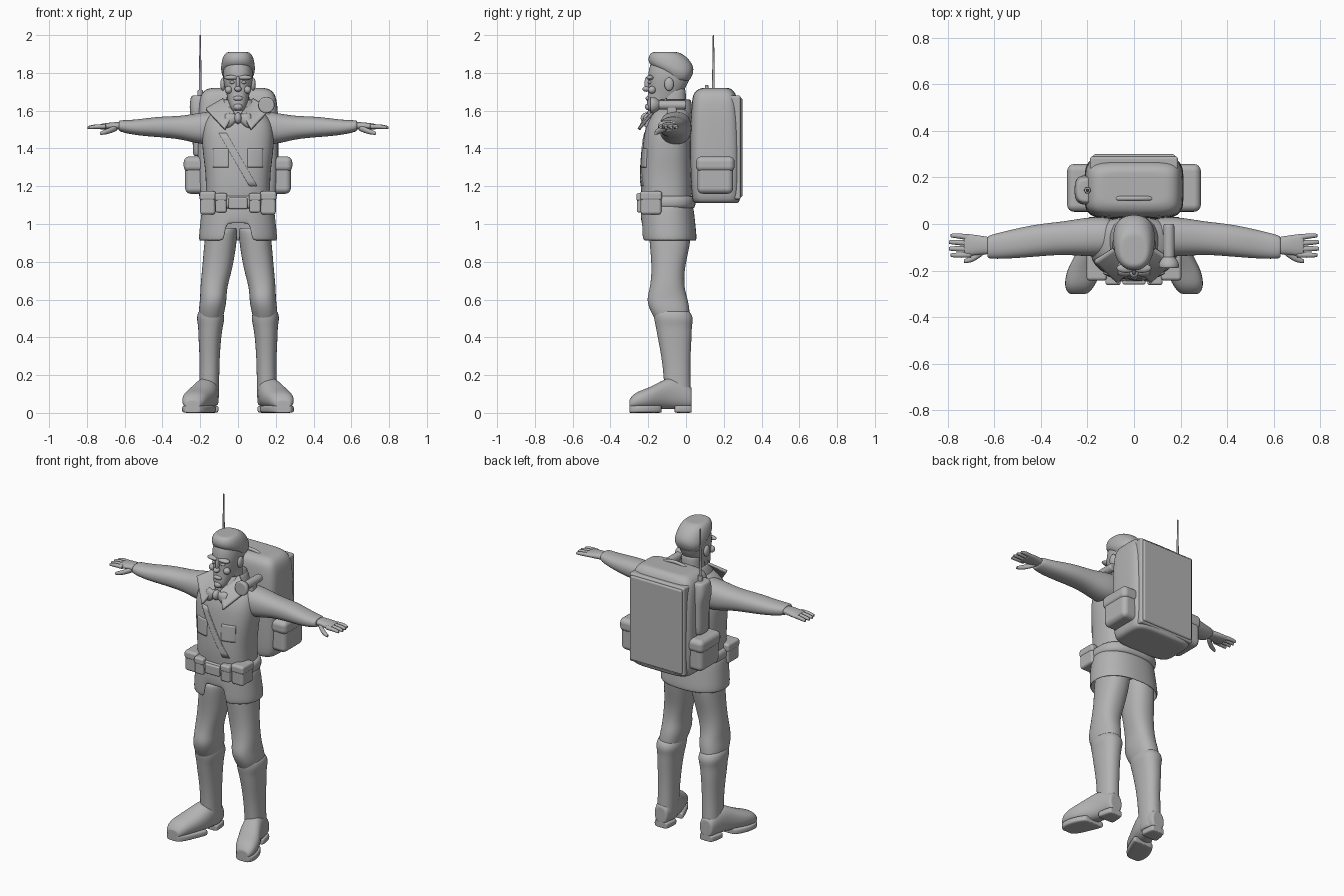
import bpy, bmesh, math
from mathutils import Vector

if "Cube" in bpy.data.objects:
    bpy.data.objects.remove(bpy.data.objects["Cube"], do_unlink=True)

GREY = (0.45, 0.45, 0.45, 1)
clay = bpy.data.materials.new("plain grey")
clay.use_nodes = True
clay.diffuse_color = GREY
clay.node_tree.nodes["Principled BSDF"].inputs["Base Color"].default_value = GREY


# Turn a bmesh into a smooth grey object with the usual modifiers
def finish(name, bm, mirror=False, subsurf=0, bevel=0, thickness=0):
    bmesh.ops.recalc_face_normals(bm, faces=bm.faces)
    mesh = bpy.data.meshes.new(name)
    bm.to_mesh(mesh)
    bm.free()
    mesh.materials.append(clay)
    for polygon in mesh.polygons:
        polygon.use_smooth = True
    part = bpy.data.objects.new(name, mesh)
    bpy.context.collection.objects.link(part)
    if bevel:
        rounding = part.modifiers.new("rounding", "BEVEL")
        rounding.width = bevel
        rounding.segments = 4
        rounding.harden_normals = True
    if thickness:
        shell = part.modifiers.new("shell", "SOLIDIFY")
        shell.thickness = thickness
        shell.offset = 0
    if subsurf:
        smooth = part.modifiers.new("smooth", "SUBSURF")
        smooth.levels = smooth.render_levels = subsurf
    if mirror:
        part.modifiers.new("mirror", "MIRROR").use_mirror_merge = False
    return part


# Superellipse ring filling the rectangle a_min..a_max by b_min..b_max
def add_ring(bm, axis, row, power, sides, shrink):
    position, a_min, a_max, b_min, b_max = row
    ring = []
    for i in range(sides):
        angle = math.tau * (i + 0.5) / sides
        offsets = [math.copysign(abs(wave) ** (2 / power), wave) * shrink / 2
                   for wave in (math.cos(angle), math.sin(angle))]
        point = [(a_min + a_max) / 2 + offsets[0] * (a_max - a_min),
                 (b_min + b_max) / 2 + offsets[1] * (b_max - b_min)]
        point.insert("xyz".index(axis), position)
        ring.append(bm.verts.new(point))
    return ring


# Skin through rings along an axis, with neatly rounded closed ends
def loft(name, axis, rows, power=2.3, sides=16, closed=True, opening=None, **options):
    bm = bmesh.new()
    rings = [add_ring(bm, axis, row, power, sides, 1.02) for row in rows]
    if closed:
        rings.insert(0, add_ring(bm, axis, rows[0], power, sides, 0.8))
        rings.append(add_ring(bm, axis, rows[-1], power, sides, 0.8))
        bm.faces.new(rings[0])
        bm.faces.new(rings[-1])
    for low, high in zip(rings, rings[1:]):
        for i in range(sides):
            j = (i + 1) % sides
            bm.faces.new((low[i], low[j], high[j], high[i]))
    if opening:
        removed = [face for face in bm.faces if opening(face.calc_center_median())]
        bmesh.ops.delete(bm, geom=removed, context="FACES")
    return finish(name, bm, subsurf=2, **options)


# Upright loft symmetric in x, rows are height, half width, front, back
def column(name, rows, **options):
    return loft(name, "z", [(z, -half, half, front, back) for z, half, front, back in rows], **options)


# Round loft, rows are position, two centre coordinates, radius
def tube(name, axis, rows, **options):
    return loft(name, axis, [(p, a - r, a + r, b - r, b + r) for p, a, b, r in rows],
                power=2, sides=12, **options)


def box(name, low, high, bevel, **options):
    bm = bmesh.new()
    bmesh.ops.create_cube(bm, size=1)
    low, high = Vector(low), Vector(high)
    for vert in bm.verts:
        vert.co = (low + high) / 2 + vert.co * (high - low)
    return finish(name, bm, bevel=bevel, **options)


# Mirrored box with a slightly larger flap over its top third
def pouch(name, low, high, bevel):
    low, high = Vector(low), Vector(high)
    box(name, low, high, bevel, mirror=True)
    margin = Vector((1, 1, 1)) * bevel / 4
    flap_low = low.copy()
    flap_low.z = low.z + (high.z - low.z) * 0.65
    box(name + "_flap", flap_low - margin, high + margin, bevel, mirror=True)


def blob(name, centre, radii, **options):
    bm = bmesh.new()
    bmesh.ops.create_uvsphere(bm, u_segments=24, v_segments=14, radius=1)
    for vert in bm.verts:
        vert.co = Vector(centre) + vert.co * Vector(radii)
    return finish(name, bm, **options)


def quad_grid(corners):
    bm = bmesh.new()
    bm.faces.new([bm.verts.new(corner) for corner in corners])
    bmesh.ops.subdivide_edges(bm, edges=bm.edges[:], cuts=9, use_grid_fill=True)
    return bm


# Cloth layer between two slanted edges, draped on the front of a target
def patch(name, top, bottom, width, target, **options):
    corners = [(x, -0.4, z) for x, z in (top, bottom)]
    corners += [(x + width, y, z) for x, y, z in reversed(corners)]
    part = finish(name, quad_grid(corners), **options)
    drape = part.modifiers.new("drape", "SHRINKWRAP")
    drape.target = target
    drape.wrap_method = "PROJECT"
    drape.use_project_y = True
    shell = part.modifiers.new("shell", "SOLIDIFY")
    shell.thickness = 0.012
    shell.offset = 0


# Trousers, bulging at the knee
loft("trouser_leg", "z", [
    (.98, 0, .17, -.2, .03), (.88, .01, .18, -.19, .02), (.76, .03, .19, -.18, -.01),
    (.66, .06, .2, -.19, -.01), (.6, .06, .2, -.21, .01), (.54, .07, .21, -.19, .02),
    (.47, .09, .2, -.15, .02)], mirror=True)

# Boots, with sole and heel cut from the same outline as the foot
loft("boot_shaft", "z", [
    (.54, .08, .21, -.17, .02), (.5, .07, .22, -.17, .04), (.46, .08, .21, -.16, .03),
    (.4, .09, .21, -.15, .03), (.25, .1, .2, -.12, .02), (.04, .1, .21, -.11, .03)], mirror=True)
foot = [(.03, .11, .2, .02, .14), (-.06, .1, .22, .02, .2), (-.13, .11, .25, .02, .17),
        (-.2, .14, .29, .02, .13), (-.27, .17, .3, .02, .11), (-.3, .2, .28, .02, .07)]
loft("boot_foot", "y", foot, mirror=True)
for name, rows in (("boot_heel", foot[:2]), ("boot_sole", foot[2:])):
    loft(name, "y", [(y, left, right, 0, .04) for y, left, right, *_ in rows], power=5, mirror=True)

# Jacket, its skirt open at the front
column("jacket_skirt", [(1.1, .18, -.23, .03), (1, .19, -.23, .04), (.91, .2, -.23, .05)],
       sides=32, closed=False, thickness=.014,
       opening=lambda c: abs(c.x) < .06 and c.y < 0 and c.z < 1)
jacket = column("jacket_body", [
    (1.02, .17, -.22, .03), (1.17, .17, -.24, .03), (1.27, .17, -.24, .03),
    (1.4, .19, -.23, .03), (1.5, .19, -.22, .03), (1.57, .17, -.19, .03),
    (1.62, .09, -.16, .01)], power=2.6)
patch("jacket_overlap", (-.1, 1.48), (.06, 1.2), .04, jacket)
patch("chest_pocket", (.05, 1.4), (.05, 1.3), .08, jacket, mirror=True)
loft("sleeve", "x", [
    (.1, -.14, .03, 1.42, 1.6), (.2, -.14, .03, 1.42, 1.59), (.3, -.13, .01, 1.45, 1.57),
    (.42, -.14, 0, 1.46, 1.57), (.55, -.15, -.03, 1.47, 1.55), (.63, -.15, -.05, 1.49, 1.55)],
    mirror=True)

# Collar and scarf
column("collar_stand", [(1.55, .11, -.19, .03), (1.61, .1, -.18, .03), (1.66, .08, -.15, .02)],
       closed=False, thickness=.012)
finish("collar_flap", quad_grid([(.02, -.2, 1.59), (.07, -.25, 1.5), (.17, -.16, 1.61), (.08, -.1, 1.66)]),
       mirror=True, thickness=.015)
loft("scarf_wing", "x", [(0, -.22, -.18, 1.55, 1.58), (.05, -.23, -.17, 1.5, 1.59),
                         (.07, -.22, -.17, 1.51, 1.58)], mirror=True)
blob("scarf_knot", (0, -.21, 1.56), (.02, .03, .03))

# Belt, buckle and pouches
column("belt", [(1.08, .19, -.25, .05), (1.15, .19, -.25, .05)], power=2.6, sides=24)
pouch("side_pouch", (.12, -.24, 1.05), (.2, -.13, 1.17), .015)
pouch("front_pouch", (.06, -.26, 1.06), (.12, -.19, 1.16), .012)
box("belt_buckle", (-.05, -.26, 1.08), (.05, -.2, 1.14), .008)

# Hands, fingers fanned out by index
loft("palm", "x", [(.6, -.13, -.06, 1.5, 1.54), (.66, -.13, -.05, 1.5, 1.54),
                   (.73, -.14, -.04, 1.5, 1.53)], mirror=True)
for index in range(4):
    root = -.06 - .024 * index
    spread = -.05 - .028 * index
    reach = .8 - .008 * abs(index - 1.5)
    tube(f"finger_{index}", "x", [(.7, root, 1.516, .013), (reach - .03, spread, 1.516, .012),
                                  (reach, spread, 1.51, .008)], mirror=True)
tube("thumb", "x", [(.64, -.11, 1.51, .017), (.69, -.15, 1.49, .016), (.73, -.16, 1.48, .009)], mirror=True)

# Head and hair
column("neck", [(1.54, .07, -.15, .01), (1.62, .06, -.14, 0), (1.72, .06, -.13, 0)])
column("head", [
    (1.6, .03, -.2, -.13), (1.63, .05, -.21, -.07), (1.69, .06, -.2, -.02), (1.76, .08, -.2, .02),
    (1.82, .08, -.2, .03), (1.89, .06, -.17, -.03)])
column("hair", [(1.76, .07, -.09, .02), (1.8, .09, -.12, .04), (1.84, .09, -.2, .04),
                (1.89, .08, -.2, 0), (1.91, .06, -.18, -.04)])

# Face
blob("brow", (.035, -.19, 1.775), (.04, .02, .013), mirror=True)
blob("eye", (.03, -.19, 1.75), (.014, .012, .009), mirror=True)
blob("cheek", (.05, -.18, 1.71), (.02, .02, .02), mirror=True)
blob("ear", (.08, -.09, 1.74), (.014, .025, .035), mirror=True)
blob("nose_bridge", (0, -.2, 1.745), (.011, .02, .04))
blob("nose_tip", (0, -.21, 1.715), (.019, .02, .015))
blob("mouth", (0, -.2, 1.665), (.027, .014, .013))
blob("chin", (0, -.2, 1.62), (.024, .017, .018))

# Shoulder torch
tube("torch_head", "y", [(y, .15, 1.63, radius) for y, radius in
                         ((-.19, .045), (-.165, .045), (-.14, .024))])
tube("torch_body", "y", [(y, .15, 1.63, .025) for y in (-.16, -.08, 0)])
box("torch_clip", (.13, -.1, 1.56), (.17, -.05, 1.63), .008)

# Backpack with raised back panel and side pockets
column("backpack", [
    (1.11, .19, .04, .28), (1.15, .21, .03, .29), (1.4, .21, .02, .29), (1.63, .21, .03, .28),
    (1.7, .19, .04, .26), (1.72, .15, .08, .23)], power=5, sides=24)
for name, inset, back in (("back_panel_piping", 0, .29), ("back_panel", .012, .3)):
    box(name, (inset - .19, .2, 1.13 + inset), (.19 - inset, back, 1.68 - inset), .012)
pouch("side_pocket", (.17, .06, 1.16), (.28, .25, 1.35), .03)
tube("carry_handle", "x", [(x, .11, 1.73 - abs(x) ** 3 * 40, .01) for x in (-.08, -.06, 0, .06, .08)])

# Radio and aerial
loft("radio_bag", "z", [(1.36, -.24, -.15, .09, .21), (1.54, -.24, -.15, .09, .21),
                        (1.6, -.26, -.15, .08, .21), (1.68, -.25, -.15, .09, .2)], power=3)
tube("aerial_base", "z", [(z, -.2, .145, .015) for z in (1.65, 1.71)])
tube("aerial", "z", [(1.68, -.2, .145, .008), (2, -.2, .145, .004)])
